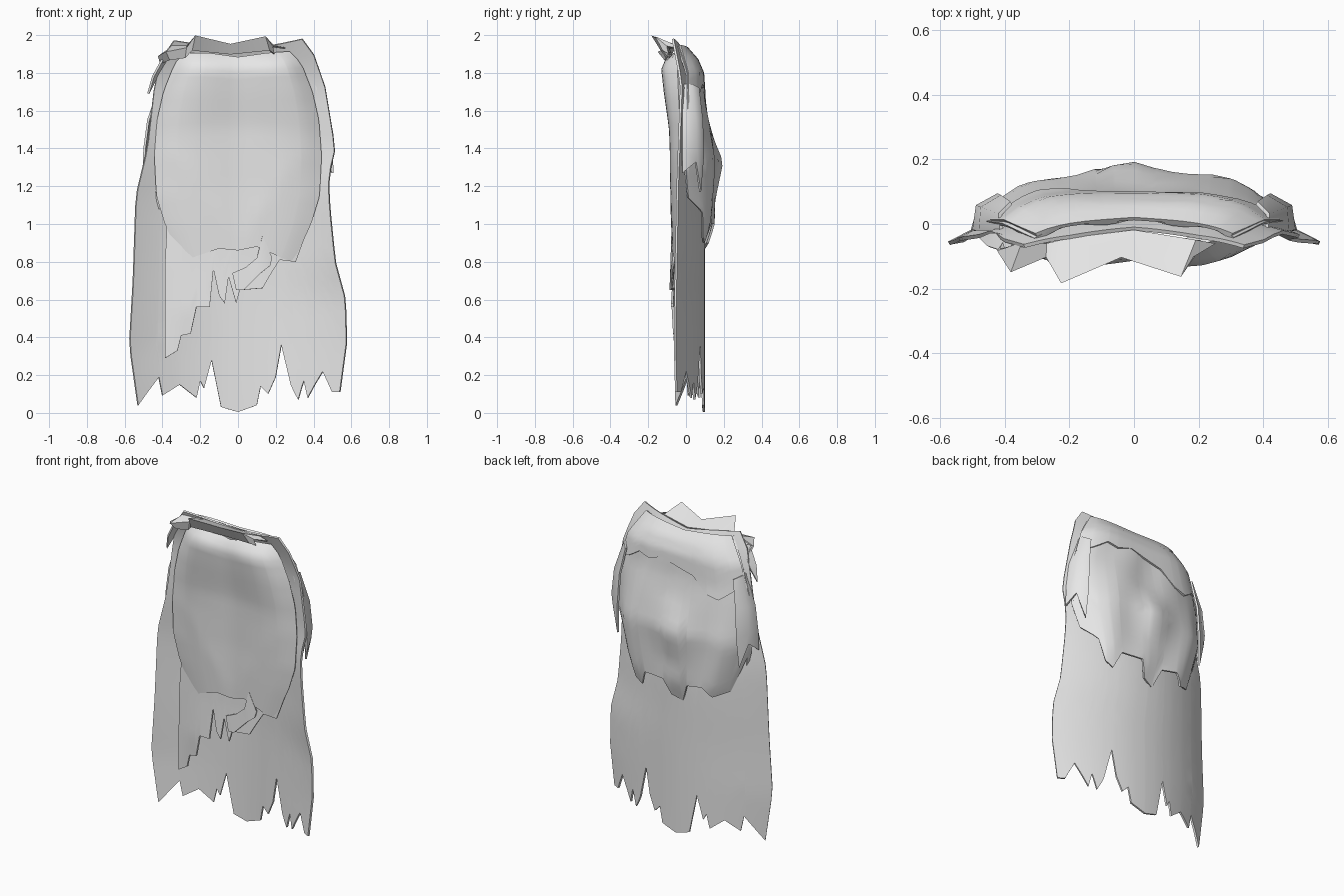
import bpy, bmesh, math

cloth = bpy.data.materials.new("pale grey cloth")
cloth.diffuse_color = (0.8, 0.8, 0.8, 1)


def interp(pts, v):
    """Piecewise-linear lookup in (key, value) pairs."""
    pts = sorted(pts)
    if v <= pts[0][0]:
        return pts[0][1]
    for (a, p), (b, q) in zip(pts, pts[1:]):
        if v <= b:
            return p + (q - p) * (v - a) / max(b - a, 1e-6)
    return pts[-1][1]


def build(name, rows, thick=0.012, angle=40):
    """Skin rows of points into a thin cloth sheet."""
    bm = bmesh.new()
    grid = [[bm.verts.new(p) for p in r] for r in rows]
    for a, b in zip(grid, grid[1:]):
        for i in range(len(a) - 1):
            bm.faces.new((a[i], b[i], b[i + 1], a[i + 1]))
    bmesh.ops.remove_doubles(bm, verts=bm.verts, dist=0.0005)
    me = bpy.data.meshes.new(name)
    bm.to_mesh(me)
    bm.free()
    ob = bpy.data.objects.new(name, me)
    bpy.context.collection.objects.link(ob)
    me.materials.append(cloth)
    mod = ob.modifiers.new("thickness", 'SOLIDIFY')
    mod.thickness, mod.offset = thick, 0
    bpy.ops.object.select_all(action='DESELECT')
    ob.select_set(True)
    bpy.context.view_layer.objects.active = ob
    bpy.ops.object.modifier_apply(modifier=mod.name)
    bpy.ops.object.shade_smooth_by_angle(angle=math.radians(angle))
    return ob


def sheet(name, left, right, top, hem, depth, n=22, thick=0.012):
    """Sheet between side edges (z, x), a top line and a hem (x, z)."""
    def u_of(x, z):
        l, r = interp(left, z), interp(right, z)
        return max(-1, min(1, 2 * (x - l) / (r - l) - 1))
    top_u = [(u_of(x, z), z) for x, z in top]
    hem_u = [(u_of(x, z), z) for x, z in hem]
    cols = {round(u, 3) for u, _ in top_u + hem_u} | {i / 8 for i in range(-8, 9)}
    rows = []
    for j in range(n + 1):
        t, row = j / n, []
        for u in sorted(cols):
            z = interp(top_u, u) * (1 - t) + interp(hem_u, u) * t
            l, r = interp(left, z), interp(right, z)
            row.append((l + (r - l) * (u + 1) / 2, depth(u, z), z))
        rows.append(row)
    return build(name, rows, thick)


def mirrored(edge):
    return [(z, -x) for z, x in edge]


def bulge(mid, rim, power):
    """Depth that runs from a centre profile to a rim profile."""
    return lambda u, z: interp(rim, z) + (interp(mid, z) - interp(rim, z)) * (1 - abs(u) ** power)


# Long back cape with torn hem
sheet("back_cape",
      [(1.98, -.33), (1.92, -.39), (1.75, -.44), (1.4, -.48), (1.15, -.54), (.7, -.555), (.36, -.575), (.04, -.53)],
      [(1.98, .34), (1.9, .4), (1.73, .46), (1.4, .515), (1.25, .48), (1.1, .485), (.8, .515), (.6, .57), (.37, .575), (.11, .54)],
      [(-.33, 1.97), (-.2, 1.95), (0, 1.92), (.2, 1.95), (.34, 1.98)],
      [(-.53, .04), (-.42, .19), (-.4, .09), (-.31, .15), (-.22, .08), (-.2, .17), (-.18, .13), (-.14, .28),
       (-.09, .03), (0, .005), (.1, .04), (.12, .14), (.16, .1), (.2, .19), (.23, .36), (.28, .15), (.32, .07),
       (.35, .17), (.37, .08), (.45, .22), (.5, .11), (.54, .11)],
      bulge([(0, .095), (1, .095), (1.6, .06), (1.85, .02), (1.95, -.03)],
            [(0, -.05), (.4, -.06), (1.2, -.045), (1.75, -.025), (1.98, -.07)], 2))

# Bulging mantle on the back
mantle_mid = [(1.95, -.02), (1.87, .05), (1.8, .08), (1.65, .09), (1.5, .12), (1.33, .15),
              (1.2, .145), (1, .14), (.86, .1)]
mantle_side = [(1.95, .3), (1.8, .4), (1.6, .46), (1.3, .475), (1.1, .42), (.85, .35)]
base = bulge(mantle_mid, [(0, 0), (1.8, 0), (1.95, -.045)], 4.5)


def mantle_depth(u, z):
    peak = max(0, 1 - abs(u) / .35) * max(0, 1 - abs(z - 1.33) / .2)
    return base(u, z) + .04 * peak + .006 * math.sin(9 * u + 7 * z)


sheet("back_mantle", mirrored(mantle_side), mantle_side,
      [(-.3, 1.94), (0, 1.91), (.3, 1.94)],
      [(-.47, 1.28), (-.42, 1.08), (-.35, .99), (-.26, .95), (-.21, 1.01), (-.1, .99), (-.05, .87), (.02, .9),
       (.06, 1.0), (.2, 1), (.24, .9), (.29, .93), (.34, 1.06), (.42, 1.14), (.47, 1.28)], mantle_depth)

# Shorter uneven layer over the shoulders
sheet("shoulder_layer", mirrored(mantle_side), mantle_side,
      [(-.3, 1.945), (0, 1.92), (.3, 1.945)],
      [(-.45, 1.66), (-.38, 1.64), (-.3, 1.58), (-.22, 1.6), (-.12, 1.69), (0, 1.72), (.1, 1.75),
       (.2, 1.72), (.27, 1.74), (.36, 1.68), (.45, 1.64)],
      lambda u, z: base(u, z) + .01, 10)

# Side flaps wrapping round the shoulders
for side, word in ((-1, "left"), (1, "right")):
    build(word + "_side_flap",
          [[(side * x, y, z) for x, y, z in row] for row in (
              [(.41, -.02, 1.74), (.415, .03, 1.74), (.38, .065, 1.72)],
              [(.475, -.02, 1.55), (.47, .05, 1.56), (.41, .085, 1.55)],
              [(.495, -.02, 1.4), (.485, .055, 1.4), (.42, .09, 1.36)],
              [(.5, -.02, 1.27), (.48, .05, 1.33), (.43, .075, 1.17)])], .012, 60)

# Hanging front panel with a diagonal torn hem
sheet("front_panel",
      [(1.4, -.41), (1, -.375), (.8, -.385), (.3, -.385)],
      [(1.4, .44), (1.1, .41), (.95, .36), (.8, .305), (.3, .305)],
      [(-.4, 1.35), (.42, 1.35)],
      [(-.385, .29), (-.32, .33), (-.3, .41), (-.25, .42), (-.22, .56), (-.15, .56), (-.13, .76), (-.1, .62),
       (-.07, .58), (-.05, .72), (-.01, .58), (.01, .65), (.13, .66), (.22, .81), (.3, .8)],
      bulge([(1.35, -.05), (1, -.055), (.8, -.06), (.55, -.075), (.3, -.06)],
            [(1.35, -.02), (.8, -.04), (.3, -.05)], 3))

# Front bib: rolled top and a hollow middle narrowing to a point
bib_base = bulge([(1.91, -.05), (1.88, -.11), (1.83, -.145), (1.7, -.13), (1.5, -.1), (1.2, -.08), (.8, -.064)],
                 [(1.9, -.045), (1.5, -.025), (.8, -.04)], 4)
bib_side = [(1.91, .27), (1.85, .33), (1.7, .39), (1.55, .425), (1.36, .44), (1.15, .43), (1, .385), (.8, .29)]


def bib_depth(u, z):
    width = max(.02, min(.8, (z - .87) * 1.5))
    hollow = max(0, 1 - abs(u) / width) * max(0, min(1, (z - .85) / .7))
    return bib_base(u, z) + .035 * hollow


sheet("front_bib", mirrored(bib_side), bib_side,
      [(-.27, 1.9), (-.15, 1.9), (0, 1.88), (.15, 1.9), (.27, 1.91)],
      [(-.29, .8), (-.22, .83), (-.1, .87), (0, .86), (.1, .88), (.23, .82), (.29, .8)],
      bib_depth, 26, .014)

# Small torn tatters over the hem of the front panel
build("hem_tatter", [[(-.03, -.075, .74), (.04, -.075, .77), (.1, -.072, .82), (.13, -.072, .94), (.18, -.065, .82)],
                     [(-.01, -.08, .65), (.03, -.082, .65), (.07, -.08, .69), (.12, -.078, .74), (.17, -.07, .78)]])

# Flared collar with folded points
build("collar", [
    [(-.37, -.065, 1.92), (-.35, -.065, 1.94), (-.27, -.06, 1.94), (-.2, -.045, 1.94), (0, -.02, 1.92), (.19, -.05, 1.94), (.25, -.06, 1.93)],
    [(-.42, -.08, 1.89), (-.38, -.145, 1.91), (-.27, -.1, 1.93), (-.225, -.18, 1.995), (-.04, -.1, 1.95), (.145, -.16, 1.99), (.18, -.1, 1.94)],
    [(-.41, -.06, 1.85), (-.36, -.11, 1.87), (-.28, -.1, 1.88), (-.24, -.13, 1.92), (-.04, -.08, 1.9), (.165, -.12, 1.92), (.19, -.09, 1.9)]],
    .01, 25)

# Torn lapel hanging off one shoulder
build("shoulder_tatter", [[(-.39, -.09, 1.89), (-.36, -.045, 1.9)],
                          [(-.45, -.07, 1.78), (-.42, -.03, 1.8)],
                          [(-.475, -.045, 1.69), (-.44, -.03, 1.76)]])
